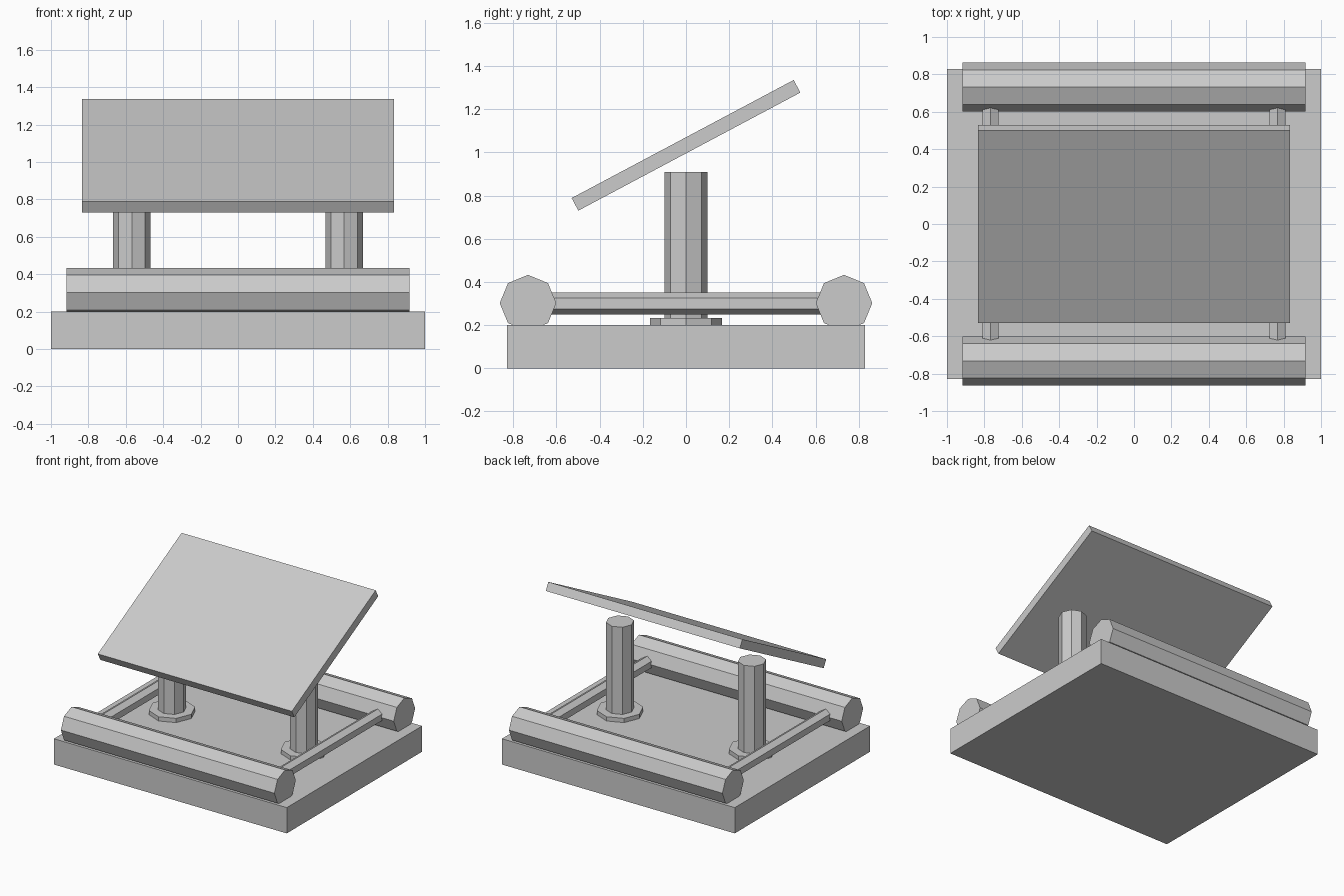
import bpy
import math

if "Cube" in bpy.data.objects:
    bpy.data.objects.remove(bpy.data.objects["Cube"])

grey = bpy.data.materials.new("plain grey")
grey.diffuse_color = (0.6, 0.6, 0.6, 1)
grey.use_nodes = True
grey.node_tree.nodes["Principled BSDF"].inputs["Base Color"].default_value = grey.diffuse_color


def finish(name):
    obj = bpy.context.object
    obj.name = name
    obj.data.materials.append(grey)
    return obj


def box(name, size, centre, tilt=0.0):
    bpy.ops.mesh.primitive_cube_add(size=1, location=centre, rotation=(tilt, 0, 0))
    obj = finish(name)
    obj.scale = size
    return obj


def rod(name, sides, radius, length, centre, rotation=(0, 0, 0)):
    bpy.ops.mesh.primitive_cylinder_add(vertices=sides, radius=radius, depth=length,
                                        location=centre, rotation=rotation)
    return finish(name)


# Base slab and tilted panel
box("base", (2, 1.66, 0.2), (0, 0, 0.1))
box("tilted_panel", (1.667, 1.165, 0.066), (0, 0, 1.033), math.radians(28))

for side, label in ((-1, "left"), (1, "right")):
    # Octagonal post standing on a flat flange
    rod(label + "_post", 8, 0.1, 0.71, (side * 0.567, 0, 0.555))
    rod(label + "_flange", 8, 0.166, 0.033, (side * 0.567, 0, 0.2165))
    # Thin hexagonal rail joining the two long tubes
    rod(label + "_rail", 6, 0.05, 1.4, (side * 0.767, 0, 0.3), (math.pi / 2, 0, 0))

# Octagonal long tubes along the front and back edges
for side, label in ((-1, "front"), (1, "back")):
    rod(label + "_tube", 8, 0.131, 1.834, (0, side * 0.732, 0.302), (0, math.pi / 2, 0))
